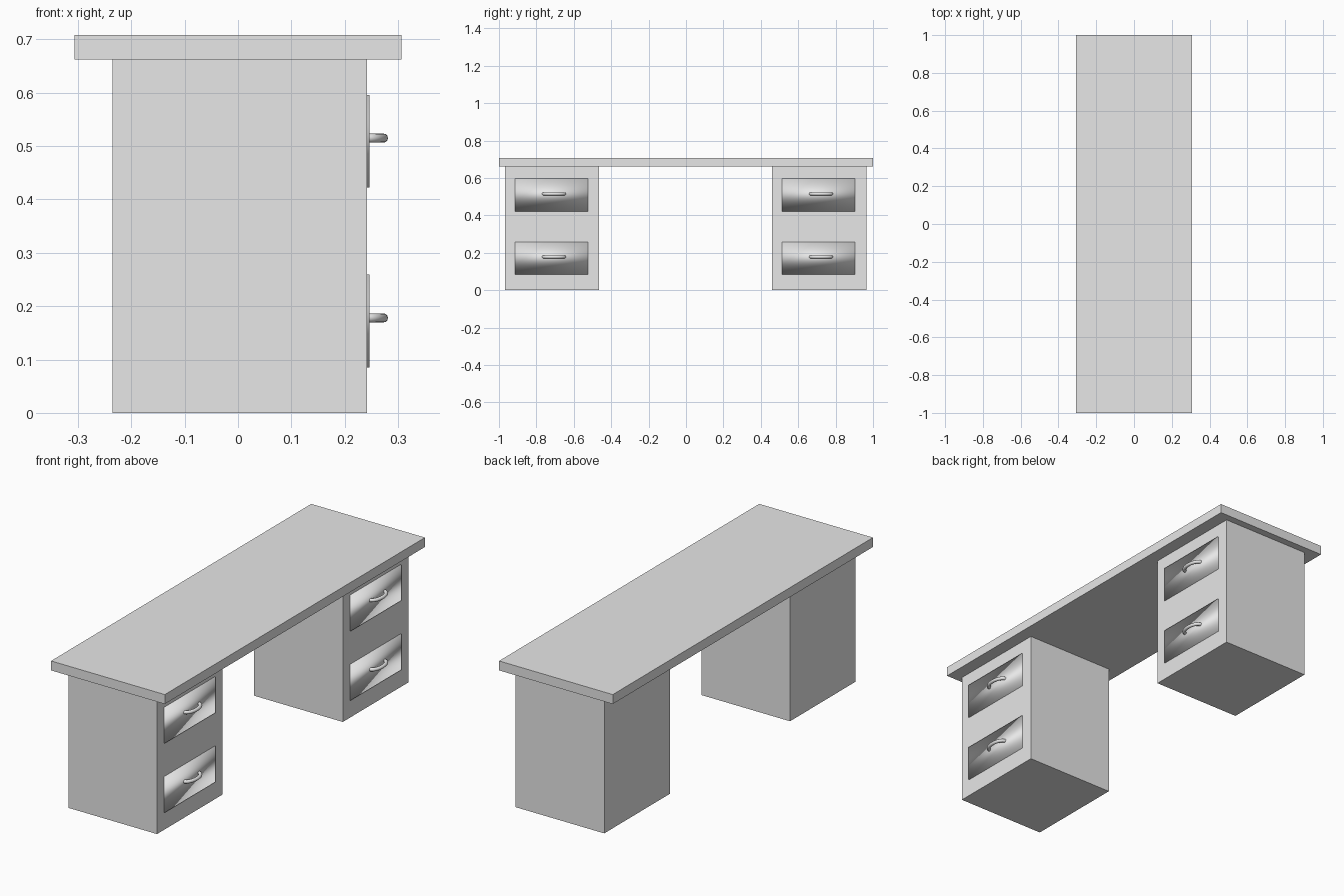
import bpy
import math

old = bpy.data.objects.get("Cube")
if old:
    bpy.data.objects.remove(old, do_unlink=True)

grey = bpy.data.materials.new("light_grey")
grey.use_nodes = True
grey.diffuse_color = (0.8, 0.8, 0.8, 1)
grey.node_tree.nodes["Principled BSDF"].inputs["Base Color"].default_value = (0.8, 0.8, 0.8, 1)


def box(name, x, y, z, smooth=False):
    """Box from (low, high) ranges; keeps its scale on the object."""
    ranges = (x, y, z)
    bpy.ops.mesh.primitive_cube_add(size=1, location=[(a + b) / 2 for a, b in ranges])
    ob = bpy.context.object
    ob.name = name
    ob.scale = [b - a for a, b in ranges]
    ob.data.materials.append(grey)
    if smooth:
        bpy.ops.object.shade_smooth()
    return ob


def handle(name, x, y, z, half_width, reach, radius):
    """Bowed round bar standing out of a drawer front."""
    curve = bpy.data.curves.new(name, "CURVE")
    curve.dimensions = "3D"
    curve.bevel_depth = radius
    curve.bevel_resolution = 4
    curve.use_fill_caps = True
    steps = 20
    spline = curve.splines.new("POLY")
    spline.points.add(steps)
    for i, point in enumerate(spline.points):
        a = math.pi * i / steps
        point.co = (reach * math.sin(a), -half_width * math.cos(a), 0, 1)
    spline.use_smooth = True
    ob = bpy.data.objects.new(name, curve)
    ob.location = (x, y, z)
    bpy.context.collection.objects.link(ob)
    curve.materials.append(grey)
    # Turn the bar into a mesh
    bpy.ops.object.select_all(action="DESELECT")
    ob.select_set(True)
    bpy.context.view_layer.objects.active = ob
    bpy.ops.object.convert(target="MESH")
    bpy.ops.object.shade_smooth_by_angle(angle=math.radians(50))


# Desk top
box("desk_top", (-0.306, 0.306), (-1, 1), (0.662, 0.708))

# Two pedestals, each with two deep drawers and their handles
for side, mid in (("front", -0.716), ("back", 0.712)):
    box(side + "_pedestal", (-0.235, 0.242), (mid - 0.252, mid + 0.252), (0, 0.662))
    for level, bottom in (("lower", 0.085), ("upper", 0.422)):
        label = side + "_" + level
        centre = mid - 0.003
        box(label + "_drawer", (-0.2, 0.246), (centre - 0.195, centre + 0.195),
            (bottom, bottom + 0.174), smooth=True)
        handle(label + "_handle", 0.243, centre + 0.013, bottom + 0.093,
               0.0555, 0.0295, 0.0085)
